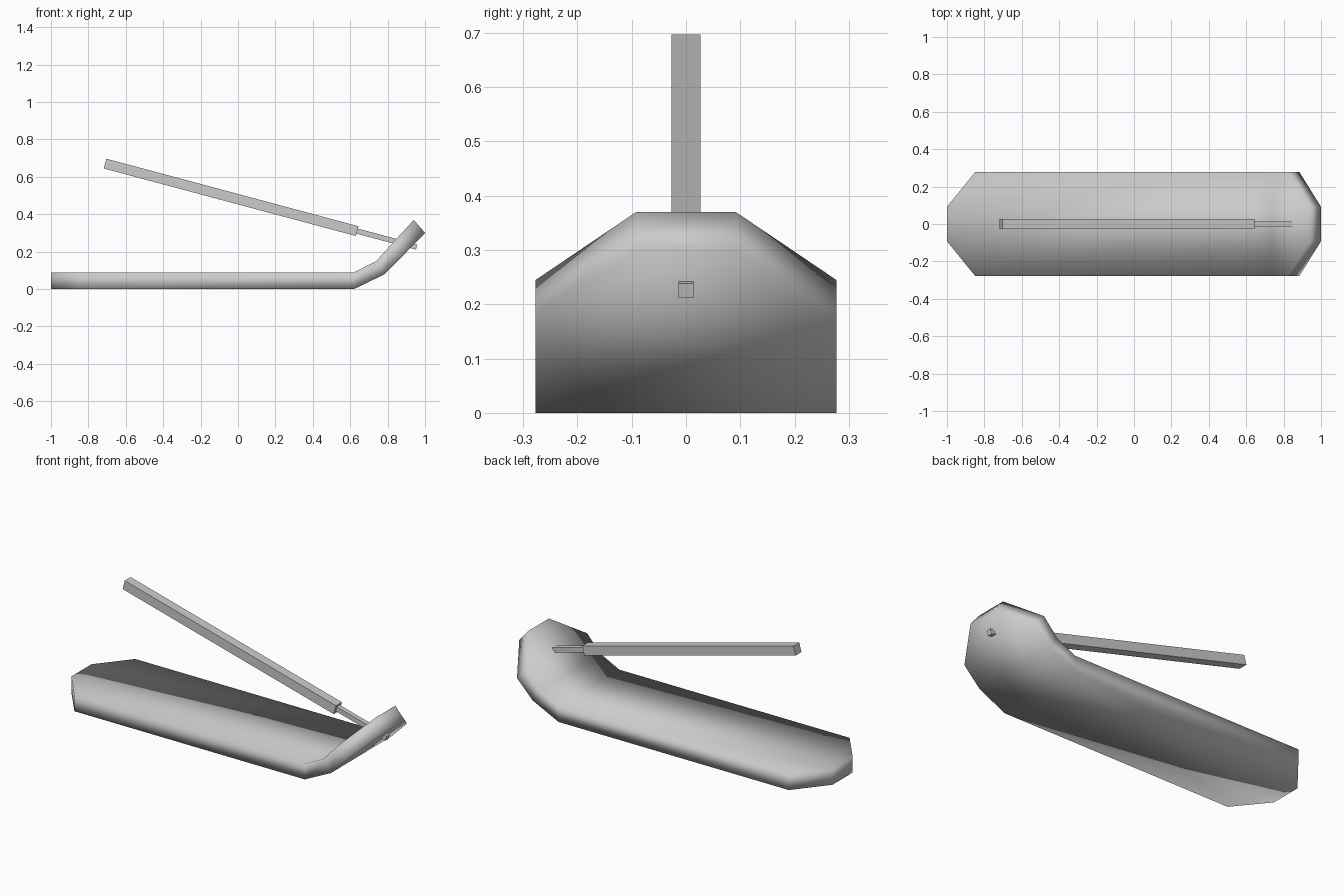
import bpy
import bmesh
import math
from mathutils import Vector, Matrix

if "Cube" in bpy.data.objects:
    bpy.data.objects.remove(bpy.data.objects["Cube"])


def finish(bm, name, smooth):
    bmesh.ops.recalc_face_normals(bm, faces=bm.faces)
    for f in bm.faces:
        f.smooth = smooth
    mesh = bpy.data.meshes.new(name)
    bm.to_mesh(mesh)
    bm.free()
    obj = bpy.data.objects.new(name, mesh)
    bpy.context.collection.objects.link(obj)
    return obj


# Stations along the blade: half width, bottom (x, z), top (x, z)
STATIONS = [
    (0.092, (-1.00, 0.00), (-1.00, 0.09)),
    (0.277, (-0.85, 0.00), (-0.85, 0.09)),
    (0.277, (0.62, 0.00), (0.62, 0.09)),
    (0.277, (0.785, 0.08), (0.74, 0.15)),
    (0.277, (0.885, 0.182), (0.825, 0.245)),
    (0.092, (1.00, 0.30), (0.94, 0.37)),
]

# Blade: thick plate with clipped corners, bent upward at one end
bm = bmesh.new()
layers = []
for side in (1, 2):
    left = [bm.verts.new((s[side][0], -s[0], s[side][1])) for s in STATIONS]
    right = [bm.verts.new((s[side][0], s[0], s[side][1])) for s in STATIONS]
    layers.append(left + right[::-1])
    for a, b in ((0, 3), (2, 4), (3, 6)):  # flat, bend, tip
        bm.faces.new(left[a:b] + right[a:b][::-1])
bottom, top = layers
n = len(bottom)
for i in range(n):
    j = (i + 1) % n
    bm.faces.new((bottom[i], bottom[j], top[j], top[i]))
finish(bm, "blade", True)


def square_bar(name, start, end, width):
    """Square bar between two points in the y = 0 plane."""
    a, b = (Vector((p[0], 0, p[1])) for p in (start, end))
    d = b - a
    angle = math.atan2(-d.z, d.x)
    mat = (Matrix.Translation((a + b) / 2) @ Matrix.Rotation(angle, 4, 'Y')
           @ Matrix.Diagonal((d.length, width, width, 1)))
    bm = bmesh.new()
    bmesh.ops.create_cube(bm, size=1, matrix=mat)
    return finish(bm, name, False)


# Handle and the thin tang that pierces the bent end
square_bar("handle", (-0.711, 0.671), (0.637, 0.31), 0.054)
square_bar("tang", (0.637, 0.31), (0.955, 0.225), 0.028)
